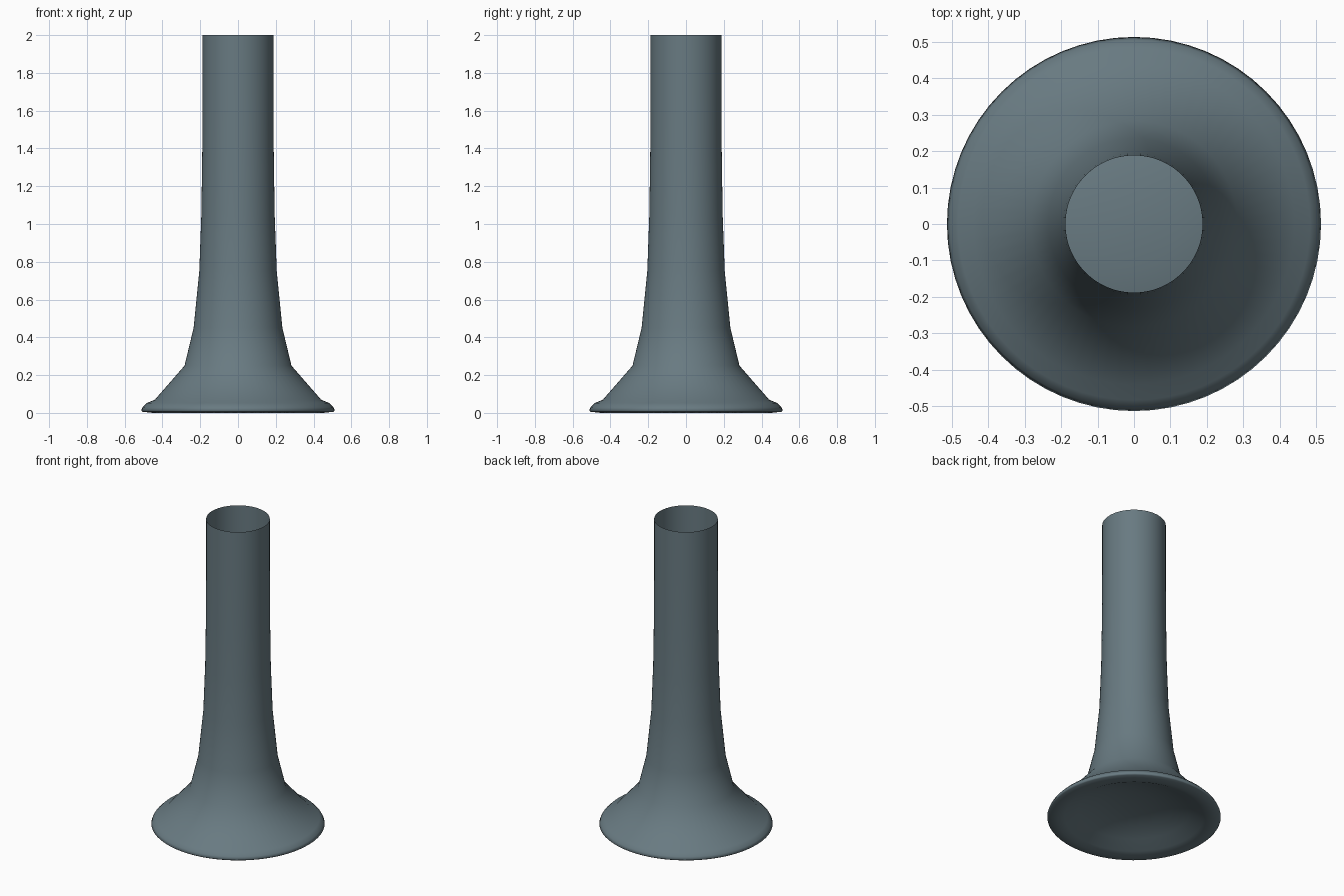
import bpy, bmesh
from math import cos, sin, tau

if "Cube" in bpy.data.objects:
    bpy.data.objects.remove(bpy.data.objects["Cube"])

SEGMENTS = 64


def lathe(name, profile):
    """Spin an (r, z) profile round the z axis; r = 0 closes to a point."""
    bm = bmesh.new()
    rings = []
    for r, z in profile:
        if r == 0:
            rings.append([bm.verts.new((0, 0, z))] * SEGMENTS)
        else:
            rings.append([bm.verts.new((r * cos(tau * i / SEGMENTS),
                                        r * sin(tau * i / SEGMENTS), z))
                          for i in range(SEGMENTS)])
    for upper, lower in zip(rings, rings[1:]):
        for i in range(SEGMENTS):
            j = (i + 1) % SEGMENTS
            corners = [upper[i], lower[i], lower[j], upper[j]]
            bm.faces.new(list(dict.fromkeys(corners)))
    for face in bm.faces:
        face.smooth = True
    mesh = bpy.data.meshes.new(name)
    bm.to_mesh(mesh)
    bm.free()
    obj = bpy.data.objects.new(name, mesh)
    bpy.context.collection.objects.link(obj)
    return obj


# Open-topped tube flaring into a bell foot with a rounded lip
outer = [(0.188, 2.0), (0.188, 1.7), (0.189, 1.4), (0.194, 1.05), (0.205, 0.75),
         (0.235, 0.45), (0.283, 0.25), (0.44, 0.07), (0.483, 0.052),
         (0.505, 0.03), (0.513, 0.012), (0.505, 0.006), (0.45, 0.0)]

# Shallow hollow that closes the underside
underside = [(0.41, 0.012), (0.33, 0.05), (0.23, 0.085), (0.12, 0.105), (0, 0.11)]

tube = lathe("flared_tube", outer + underside)

# Dark blue-grey finish
finish = bpy.data.materials.new("dark_blue_grey")
finish.diffuse_color = (0.139, 0.195, 0.221, 1)
finish.use_nodes = True
finish.node_tree.nodes["Principled BSDF"].inputs["Base Color"].default_value = finish.diffuse_color
tube.data.materials.append(finish)
